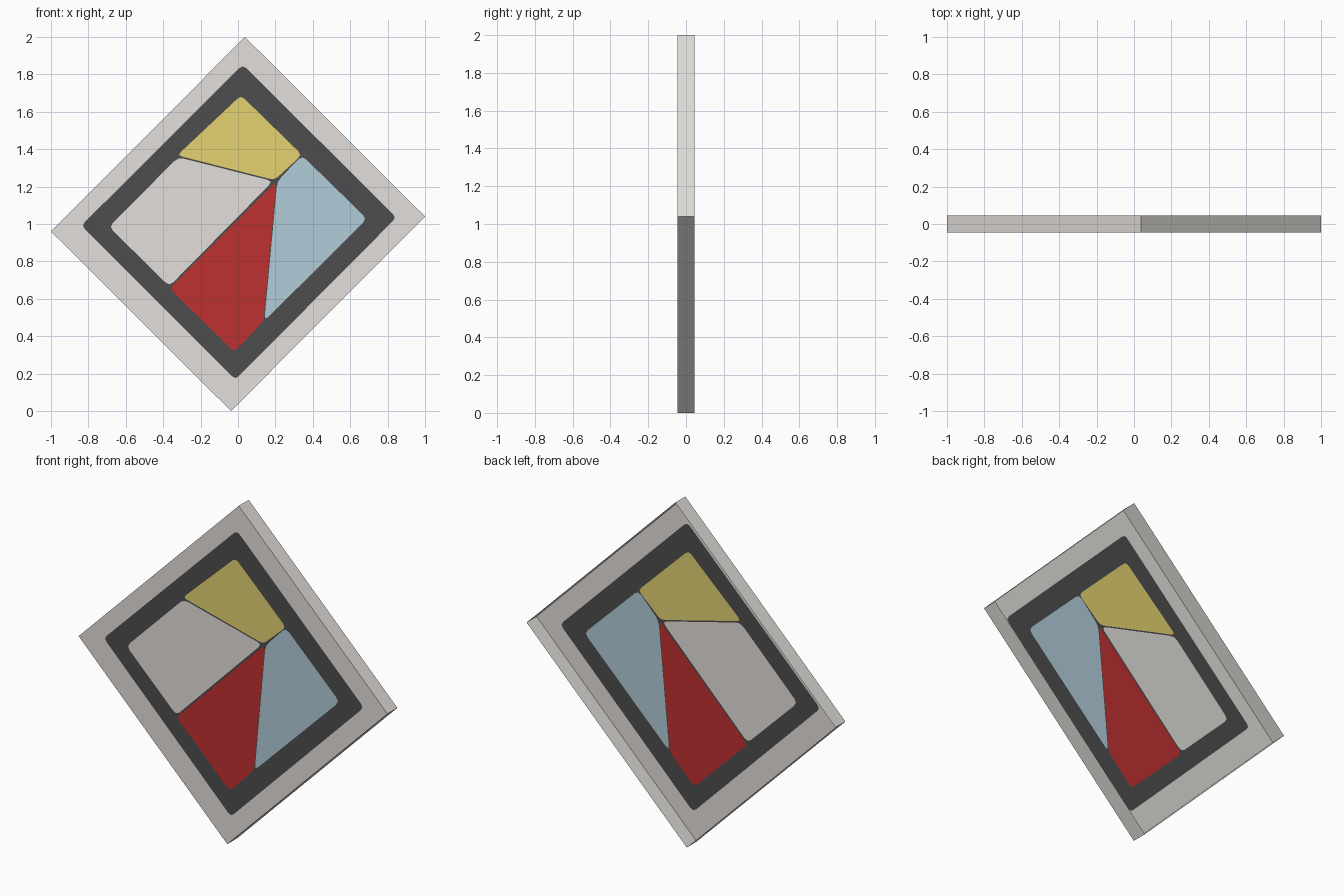
import bpy, bmesh
from mathutils import Vector
from mathutils.geometry import delaunay_2d_cdt

if "Cube" in bpy.data.objects:
    bpy.data.objects.remove(bpy.data.objects["Cube"])

HALF = 0.046   # half depth of the tray


def lin(c):
    c /= 255
    return c / 12.92 if c <= 0.04045 else ((c + 0.055) / 1.055) ** 2.4


def material(name, rgb):
    m = bpy.data.materials.new(name)
    m.diffuse_color = (*[lin(c) for c in rgb], 1)
    m.use_nodes = True
    m.node_tree.nodes["Principled BSDF"].inputs["Base Color"].default_value = m.diffuse_color
    return m


GREY = material("pale_grey", (227, 223, 219))
DARK = material("charcoal", (77, 77, 77))
YELLOW = material("mustard", (227, 209, 113))
RED = material("red", (190, 49, 49))
BLUE = material("pale_blue", (177, 204, 217))


def rounded(points, radius):
    """Cut each corner with a short three-point curve."""
    out = []
    pts = [Vector(p) for p in points]
    for i, p in enumerate(pts):
        a, b = pts[i - 1], pts[(i + 1) % len(pts)]
        pa = p + (a - p).normalized() * min(radius, (a - p).length * 0.4)
        pb = p + (b - p).normalized() * min(radius, (b - p).length * 0.4)
        out += [pa, pa * 0.25 + p * 0.5 + pb * 0.25, pb]
    return out


def contains(outline, p):
    """True if p lies inside a convex outline given clockwise."""
    return all((b - a).cross(p - a) < 0
               for a, b in zip(outline, outline[1:] + outline[:1]))


def add_object(name, bm, mats):
    mesh = bpy.data.meshes.new(name)
    bm.to_mesh(mesh)
    bm.free()
    for m in mats:
        mesh.materials.append(m)
    bpy.context.collection.objects.link(bpy.data.objects.new(name, mesh))


# tilted rectangle and the flat painted shapes lying in it (all clockwise)
OUTER = [(0.037, 2), (1, 1.04), (-0.037, 0), (-1, 0.96)]
shapes = [
    ([Vector(p) for p in OUTER], GREY),
    (rounded([(0.025, 1.852), (0.847, 1.035), (-0.014, 0.168), (-0.837, 0.992)], 0.025), DARK),
    (rounded([(0.016, 1.688), (0.342, 1.37), (0.195, 1.235), (-0.325, 1.367)], 0.025), YELLOW),
    (rounded([(-0.32, 1.357), (0.187, 1.229), (-0.367, 0.667), (-0.69, 0.985)], 0.03), GREY),
    (rounded([(0.206, 1.23), (0.136, 0.48), (-0.02, 0.316), (-0.366, 0.655)], 0.025), RED),
    (rounded([(0.342, 1.367), (0.69, 1.027), (0.141, 0.482), (0.21, 1.228)], 0.03), BLUE),
]

# front panel: one flat sheet cut along the shapes, coloured by innermost shape
points, edges = [], []
for outline, _ in shapes:
    n, k = len(points), len(outline)
    edges += [(n + i, n + (i + 1) % k) for i in range(k)]
    points += outline
verts, _, tris, _, _, _ = delaunay_2d_cdt(points, edges, [], 0, 1e-5)
mats = [GREY, DARK, YELLOW, RED, BLUE]
bm = bmesh.new()
bv = [bm.verts.new((v.x, -HALF, v.y)) for v in verts]
for tri in tris:
    face = bm.faces.new([bv[i] for i in tri])
    face.normal_update()
    if face.normal.y > 0:
        face.normal_flip()
    mid = sum((verts[i] for i in tri), Vector((0, 0))) / len(tri)
    for outline, mat in shapes:
        if contains(outline, mid):
            face.material_index = mats.index(mat)
add_object("front_panel", bm, mats)

# thin side walls running back from the panel; the back is open
bm = bmesh.new()
front = [bm.verts.new((x, -HALF, z)) for x, z in OUTER]
back = [bm.verts.new((x, HALF, z)) for x, z in OUTER]
for i in range(4):
    bm.faces.new((front[i - 1], back[i - 1], back[i], front[i]))
for f in bm.faces:
    f.normal_update()
    c = f.calc_center_median() - Vector((0, 0, 1))
    if f.normal.dot(c) < 0:
        f.normal_flip()
add_object("side_walls", bm, [GREY])
